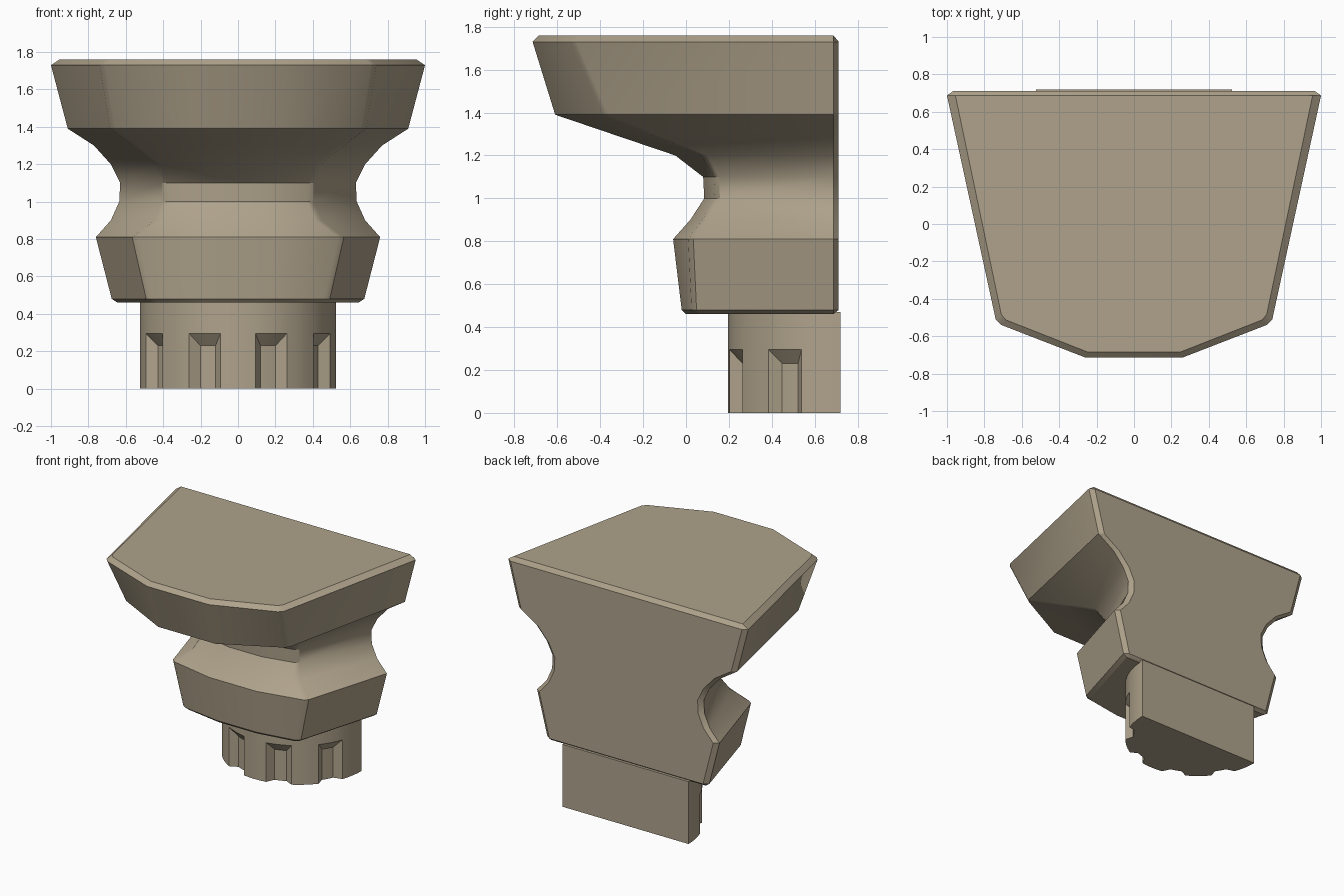
import bpy, bmesh, math
from mathutils import Vector

if "Cube" in bpy.data.objects:
    bpy.data.objects.remove(bpy.data.objects["Cube"])

stone = bpy.data.materials.new("tan_stone")
stone.diffuse_color = (0.43, 0.365, 0.26, 1)
stone.use_nodes = True
stone.node_tree.nodes["Principled BSDF"].inputs["Base Color"].default_value = stone.diffuse_color


def finish(name, bm):
    bmesh.ops.recalc_face_normals(bm, faces=bm.faces)
    me = bpy.data.meshes.new(name)
    bm.to_mesh(me)
    bm.free()
    ob = bpy.data.objects.new(name, me)
    bpy.context.collection.objects.link(ob)
    me.materials.append(stone)
    bpy.context.view_layer.objects.active = ob
    ob.select_set(True)
    bpy.ops.object.shade_smooth_by_angle(angle=math.radians(30))
    ob.select_set(False)


# Carved corbel body: stacked half-octagon sections with a flat back
# z, side half-width, corner x, corner y, front y, back inset
sections = [
    (0.46, 0.645, 0.46, 0.05, 0.00, 0.025),
    (0.48, 0.675, 0.485, 0.03, -0.02, 0),
    (0.81, 0.76, 0.56, 0.015, -0.06, 0),
    (0.90, 0.68, 0.44, 0.08, 0.02, 0),
    (1.00, 0.635, 0.395, 0.14, 0.085, 0),
    (1.10, 0.63, 0.395, 0.135, 0.08, 0),
    (1.20, 0.68, 0.44, 0.08, -0.05, 0),
    (1.30, 0.77, 0.56, -0.16, -0.345, 0),
    (1.39, 0.91, 0.68, -0.38, -0.61, 0),
    (1.73, 1.00, 0.735, -0.53, -0.715, 0),
    (1.76, 0.955, 0.705, -0.505, -0.685, 0.025),
]
bm = bmesh.new()
rings = []
for z, sx, cx, cy, fy, inset in sections:
    front = Vector((0.35 * cx, fy, z))
    corner = Vector((cx, cy, z))
    side = Vector((sx, 0.687, z))
    # small chamfer on the front corner and on the back edge
    c1 = corner + (front - corner).normalized() * 0.025
    c2 = corner + (side - corner).normalized() * 0.02
    back = Vector((sx - 0.035, 0.712 - inset, z))
    half = [front, c1, c2, side, back]
    full = half + [Vector((-p.x, p.y, p.z)) for p in reversed(half)]
    rings.append([bm.verts.new(p) for p in full])
for a, b in zip(rings, rings[1:]):
    for i in range(len(a)):
        j = (i + 1) % len(a)
        bm.faces.new((a[i], a[j], b[j], b[i]))
bm.faces.new(rings[0])
bm.faces.new(rings[-1])
finish("corbel_body", bm)

# Fluted half-round base: four notches cut into the lower part
R, R_IN, CY = 0.525, 0.472, 0.72
pts = [(-90, 0), (-86, 0), (-81, 0), (-75, 0)]      # angle, is notch floor
for c in (-60, -20, 20, 60):
    pts += [(c - 9.8, 0), (c - 5.2, 1), (c, 1), (c + 5.2, 1), (c + 9.8, 0)]
    if c < 60:
        pts += [(c + 15, 0), (c + 20, 0), (c + 25, 0)]
pts += [(75, 0), (81, 0), (86, 0), (90, 0)]

bm = bmesh.new()


def ring(z, fluted):
    out = []
    for deg, floor in pts:
        r = R_IN if (floor and fluted) else R
        a = math.radians(deg)
        out.append(bm.verts.new((r * math.sin(a), CY - r * math.cos(a), z)))
    return out


levels = [ring(0, True), ring(0.23, True), ring(0.295, False), ring(0.47, False)]
n = len(pts)
for k, (a, b) in enumerate(zip(levels, levels[1:])):
    for i in range(n):
        j = (i + 1) % n
        if k == 1 and pts[i][1] != pts[j][1]:
            # hip line runs from the notch floor up to its outer top corner
            if pts[i][1]:
                bm.faces.new((a[i], a[j], b[j]))
                bm.faces.new((a[i], b[j], b[i]))
            else:
                bm.faces.new((a[i], a[j], b[i]))
                bm.faces.new((a[j], b[j], b[i]))
        else:
            bm.faces.new((a[i], a[j], b[j], b[i]))
bm.faces.new(levels[0])
bm.faces.new(levels[-1])
finish("fluted_base", bm)
